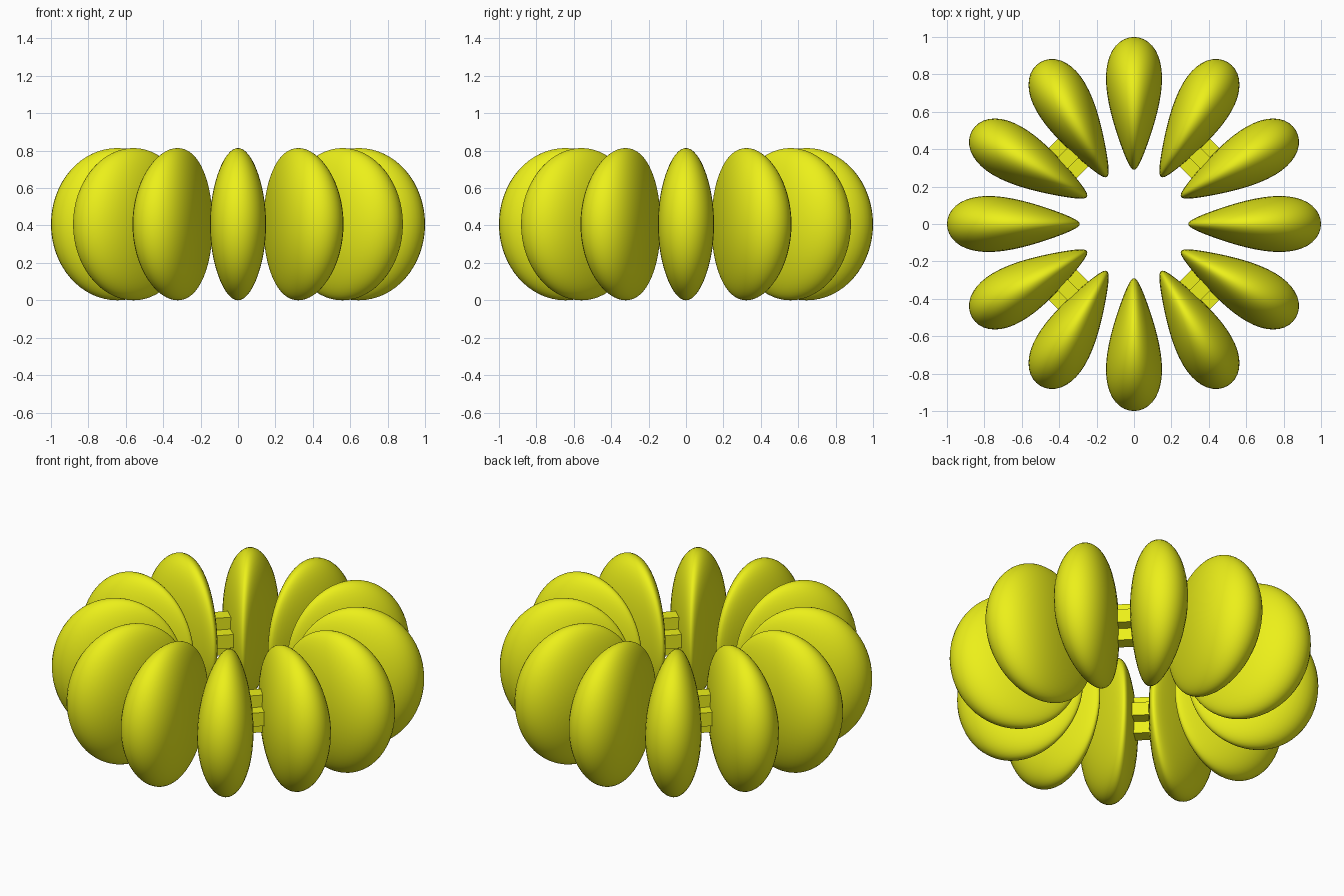
import bpy, bmesh
from math import radians, pi
from mathutils import Matrix

if "Cube" in bpy.data.objects:
    bpy.data.objects.remove(bpy.data.objects["Cube"])

mat = bpy.data.materials.new("yellow")
mat.diffuse_color = (0.84, 0.87, 0.01, 1)
mat.use_nodes = True
mat.node_tree.nodes["Principled BSDF"].inputs["Base Color"].default_value = mat.diffuse_color

def add_object(name, bm, angle):
    mesh = bpy.data.meshes.new(name)
    bmesh.ops.recalc_face_normals(bm, faces=bm.faces)
    bmesh.ops.rotate(bm, verts=bm.verts, matrix=Matrix.Rotation(angle, 3, 'Z'))
    bm.to_mesh(mesh)
    bm.free()
    mesh.materials.append(mat)
    ob = bpy.data.objects.new(name, mesh)
    bpy.context.collection.objects.link(ob)
    return ob

CENTRE_R, CENTRE_Z = 0.645, 0.407

# Twelve teardrop lobes: a sphere squashed sideways and tapered toward the middle
for i in range(12):
    bm = bmesh.new()
    bmesh.ops.create_uvsphere(bm, u_segments=48, v_segments=32, radius=1)
    for v in bm.verts:
        u, s, h = v.co
        v.co = (CENTRE_R + 0.355 * u, s * 0.135 * (1 + 0.526 * u), CENTRE_Z + 0.407 * h)
    for f in bm.faces:
        f.smooth = True
    add_object(f"lobe_{i + 1}", bm, radians(30 * i))

# Four cross-section bars joining neighbouring lobes on the diagonals
A, B, HALF = 0.11, 0.04, 0.11
cross = [(B, A), (B, B), (A, B), (A, -B), (B, -B), (B, -A),
         (-B, -A), (-B, -B), (-A, -B), (-A, B), (-B, B), (-B, A)]
for i in range(4):
    bm = bmesh.new()
    face = bm.faces.new([bm.verts.new((0.5 + r, -HALF, CENTRE_Z + z)) for r, z in cross])
    ext = bmesh.ops.extrude_face_region(bm, geom=[face], use_keep_orig=True)
    new = [g for g in ext["geom"] if isinstance(g, bmesh.types.BMVert)]
    bmesh.ops.translate(bm, verts=new, vec=(0, 2 * HALF, 0))
    add_object(f"cross_bar_{i + 1}", bm, pi / 4 + i * pi / 2)
